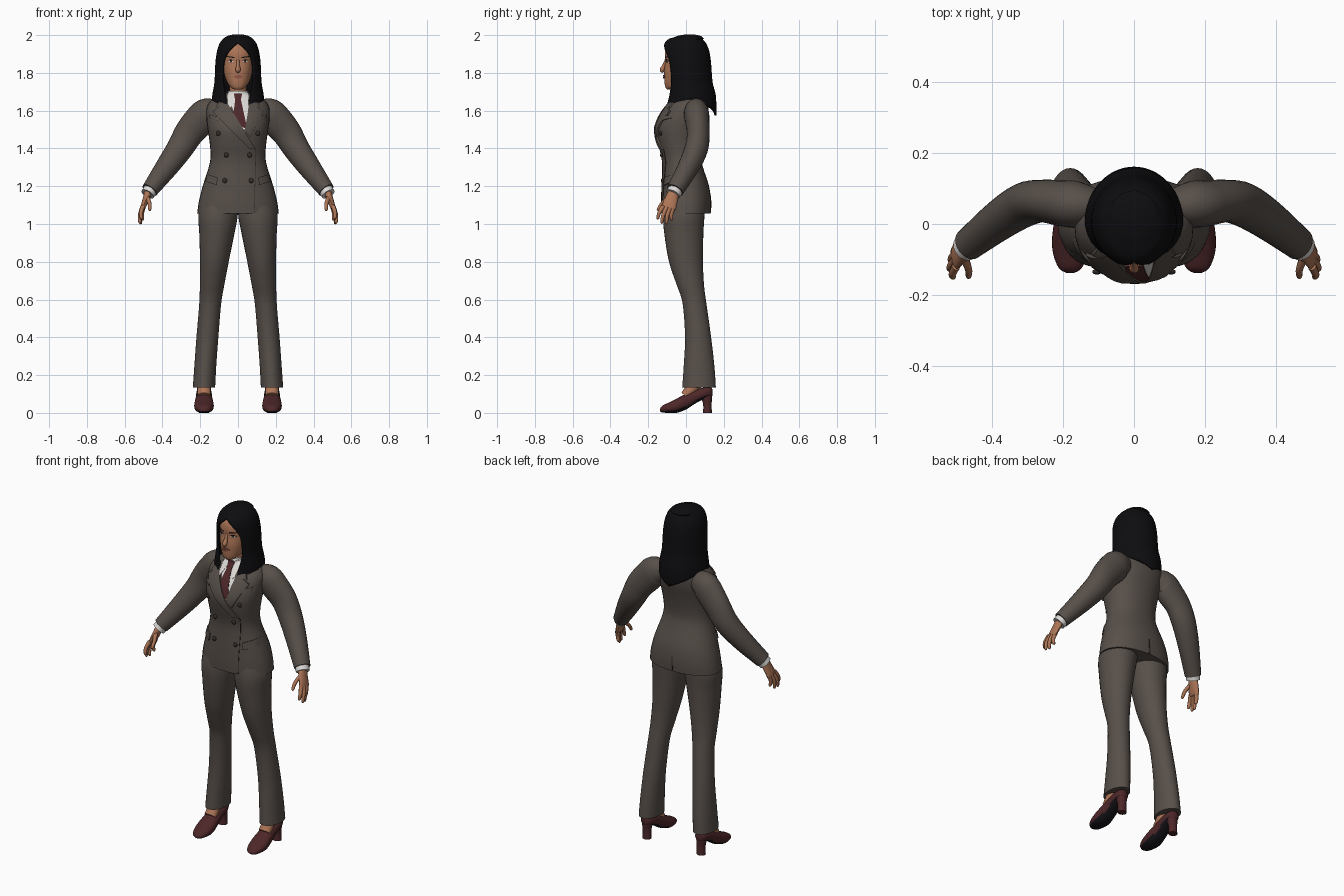
import bpy, bmesh, math
from mathutils import Vector
from mathutils.bvhtree import BVHTree

if "Cube" in bpy.data.objects:
    bpy.data.objects.remove(bpy.data.objects["Cube"])


def material(name, r, g, b):
    m = bpy.data.materials.new(name)
    m.diffuse_color = (r, g, b, 1)
    m.use_nodes = True
    m.node_tree.nodes["Principled BSDF"].inputs["Base Color"].default_value = m.diffuse_color
    return m


SUIT = material("suit_grey_brown", .095, .078, .067)
DARK = material("button_brown", .035, .027, .023)
MAROON = material("maroon", .075, .02, .022)
SKIN = material("skin", .42, .18, .095)
HAIR = material("hair_black", .004, .004, .005)
SHIRT = material("shirt_white", .72, .70, .68)
LIPS = material("lips", .30, .10, .07)
SOLE = material("sole_black", .008, .007, .010)
trees = {}


def smooth_path(keys, sub=4):
    """Catmull-Rom interpolation of tuples of any length."""
    out = []
    for i in range(len(keys) - 1):
        p0, p1 = keys[max(i - 1, 0)], keys[i]
        p2, p3 = keys[i + 1], keys[min(i + 2, len(keys) - 1)]
        for k in range(sub):
            t = k / sub
            out.append(tuple(.5 * (2 * b + (c - a) * t + (2 * a - 5 * b + 4 * c - d) * t * t
                                   + (3 * b - a - 3 * c + d) * t ** 3)
                             for a, b, c, d in zip(p0, p1, p2, p3)))
    return out + [tuple(keys[-1])]


def skin(name, rings, mat, closed=True, cap_end=True, mirror=False, under=None):
    """Bridge rings of points; 'under' colours the faces that look down."""
    bm = bmesh.new()
    rows = [[bm.verts.new(p) for p in ring] for ring in rings]
    n = len(rows[0])
    for a, b in zip(rows, rows[1:]):
        for i in range(n if closed else n - 1):
            j = (i + 1) % n
            bm.faces.new((a[i], a[j], b[j], b[i]))
    bm.faces.new(rows[0])
    if cap_end:
        bm.faces.new(rows[-1])
    bmesh.ops.remove_doubles(bm, verts=bm.verts, dist=.0002)
    bmesh.ops.recalc_face_normals(bm, faces=bm.faces)
    bm.normal_update()
    if under:
        for f in bm.faces:
            f.material_index = int(f.normal.z < -.6)
    trees[name] = BVHTree.FromBMesh(bm)
    me = bpy.data.meshes.new(name)
    bm.to_mesh(me)
    bm.free()
    for m in (mat, under):
        if m:
            me.materials.append(m)
    ob = bpy.data.objects.new(name, me)
    bpy.context.collection.objects.link(ob)
    if mirror:
        ob.modifiers.new("mirror", 'MIRROR')
    return ob


def oval(n=28, power=2.0):
    for i in range(n):
        a = 2 * math.pi * i / n
        c, s = math.cos(a), math.sin(a)
        yield (math.copysign(abs(c) ** (2 / power), c), math.copysign(abs(s) ** (2 / power), s))


def stack(name, keys, mat, power=2.0, **kw):
    """Horizontal sections: (z, x centre, half width, front y, back y)."""
    rings = [[(cx + c * rx, (yf + yb) / 2 + s * (yb - yf) / 2, z) for c, s in oval(32, power)]
             for z, cx, rx, yf, yb in smooth_path(keys)]
    return skin(name, rings, mat, **kw)


def tube(name, keys, mat, n=16, **kw):
    """Sections across a path: (x, y, z, side radius, depth radius)."""
    path, rings = smooth_path(keys), []
    for i, (x, y, z, ra, rb) in enumerate(path):
        t = (Vector(path[min(i + 1, len(path) - 1)][:3]) - Vector(path[max(i - 1, 0)][:3])).normalized()
        u = Vector((0, 1, 0)).cross(t).normalized()
        v = t.cross(u)
        rings.append([Vector((x, y, z)) + u * c * ra + v * s * rb for c, s in oval(n)])
    return skin(name, rings, mat, **kw)


def surface_y(x, z, on, side=-1):
    hits = [trees[o].ray_cast(Vector((x, side, z)), Vector((0, -side, 0)))[0] for o in on]
    ys = [h.y for h in hits if h]
    return (min(ys) if side < 0 else max(ys)) if ys else -.04


def plate(name, corners, mat, on=("jacket",), lift=.004, side=-1, n=10, mirror=False):
    """Thin four-cornered plate laid onto a surface, corners as (x, z)."""
    a, b, c, d = (Vector(p) for p in corners)
    rings = []
    for i in range(n + 1):
        row = [a.lerp(d, i / n).lerp(b.lerp(c, i / n), j / n) for j in range(n + 1)]
        ys = [surface_y(p.x, p.y, on, side) for p in row]
        front = [(p.x, y + side * lift, p.y) for p, y in zip(row, ys)]
        back = [(p.x, y - side * .003, p.y) for p, y in zip(row, ys)]
        rings.append(front + back[::-1])
    return skin(name, rings, mat, mirror=mirror)


# jacket body and sleeves
stack("jacket", [(1.055, 0, .216, -.13, .13), (1.12, 0, .207, -.132, .132), (1.2, 0, .187, -.13, .122),
                 (1.3, 0, .155, -.126, .09), (1.36, 0, .145, -.132, .078), (1.43, 0, .15, -.15, .085),
                 (1.5, 0, .16, -.16, .10), (1.56, 0, .167, -.143, .115), (1.62, 0, .165, -.108, .12),
                 (1.66, 0, .135, -.075, .11), (1.685, 0, .085, -.055, .085), (1.695, 0, .058, -.045, .055)],
      SUIT, power=2.2)
tube("sleeve", [(.11, .05, 1.60, .06, .05), (.165, .055, 1.585, .082, .066), (.21, .06, 1.54, .084, .064),
                (.26, .065, 1.48, .078, .06), (.308, .055, 1.40, .07, .062), (.378, .012, 1.30, .06, .056),
                (.468, -.058, 1.178, .044, .046)], SUIT, n=24, mirror=True)
tube("shirt_cuff", [(.458, -.05, 1.19, .038, .04), (.478, -.068, 1.158, .037, .039)], SHIRT, n=24, mirror=True)

# trousers
stack("trouser_leg", [(1.16, .09, .09, -.10, .10), (1.05, .105, .104, -.12, .098), (.95, .112, .093, -.115, .092),
                      (.8, .125, .076, -.09, .09), (.68, .137, .065, -.05, .095), (.58, .147, .058, -.018, .108),
                      (.4, .162, .058, -.005, .133), (.25, .173, .058, -.012, .15), (.135, .18, .059, -.02, .158)],
      SUIT, mirror=True)

# feet, shoes and heels
tube("foot", [(.18, .065, .22, .036, .038), (.18, .045, .15, .036, .038), (.18, -.005, .09, .036, .025)],
     SKIN, mirror=True)
shoe = smooth_path([(-.138, .008, .02, .012), (-.125, .002, .038, .032), (-.09, 0, .055, .047), (-.05, 0, .075, .052),
                    (0, .018, .102, .047), (.05, .05, .122, .042), (.1, .075, .135, .04), (.13, .082, .135, .028),
                    (.14, .09, .125, .01)])
skin("shoe", [[(.18 + c * max(rx, .004), y, (lo + hi) / 2 + s * (hi - lo) / 2) for c, s in oval(24, 2.3)]
              for y, lo, hi, rx in shoe], MAROON, mirror=True, under=SOLE)
stack("shoe_heel", [(0, .18, .026, .09, .137), (.05, .18, .025, .09, .136), (.11, .18, .034, .068, .14)],
      MAROON, mirror=True)

# hands
tube("palm", [(.472, -.06, 1.18, .022, .026), (.482, -.073, 1.145, .019, .033), (.502, -.09, 1.09, .014, .038),
              (.506, -.093, 1.078, .008, .032)], SKIN, mirror=True)
fingers = [("index_finger", (.503, -.12, 1.095), (.512, -.152, 1.025)),
           ("middle_finger", (.506, -.102, 1.09), (.521, -.13, 1.003)),
           ("ring_finger", (.505, -.083, 1.09), (.516, -.105, 1.0)),
           ("little_finger", (.50, -.066, 1.09), (.505, -.078, 1.02)),
           ("thumb", (.482, -.09, 1.145), (.466, -.152, 1.072))]
for name, p, q in fingers:
    p, q = Vector(p), Vector(q)
    knuckle = p.lerp(q, .5) + Vector((.006 if name != "thumb" else -.006, -.005, 0))
    tube(name, [(*p, .012, .012), (*knuckle, .0105, .0105), (*p.lerp(q, .93), .008, .008), (*q, .002, .002)],
         SKIN, n=10, mirror=True)

# neck, head and nose
tube("neck", [(0, .01, 1.66, .046, .046), (0, .005, 1.72, .044, .046), (0, .005, 1.79, .046, .05)], SKIN)
stack("head", [(1.712, 0, .018, -.10, -.07), (1.722, 0, .036, -.108, -.035), (1.742, 0, .053, -.113, .01),
               (1.775, 0, .068, -.115, .05), (1.815, 0, .077, -.116, .075), (1.86, 0, .082, -.11, .09),
               (1.9, 0, .082, -.112, .09), (1.94, 0, .07, -.10, .075), (1.97, 0, .04, -.06, .045)], SKIN, power=2.2)
tube("nose", [(0, -.106, 1.87, .007, .006), (0, -.116, 1.84, .009, .009), (0, -.126, 1.816, .014, .013),
              (0, -.12, 1.803, .006, .005)], SKIN)

# face details
face = dict(on=("head",), n=6)
plate("eye_white", [(.023, 1.861), (.036, 1.869), (.053, 1.861), (.036, 1.855)], SHIRT, lift=.0015, mirror=True, **face)
plate("iris", [(.032, 1.867), (.043, 1.867), (.043, 1.856), (.032, 1.856)], DARK, lift=.0025, mirror=True, **face)
plate("eyelid", [(.021, 1.865), (.038, 1.873), (.055, 1.863), (.037, 1.868)], HAIR, lift=.003, mirror=True, **face)
plate("eyebrow", [(.019, 1.884), (.058, 1.889), (.06, 1.885), (.019, 1.878)], HAIR, lift=.002, mirror=True, **face)
plate("upper_lip", [(-.01, 1.789), (.01, 1.789), (.026, 1.781), (-.026, 1.781)], LIPS, lift=.005, **face)
plate("lower_lip", [(-.026, 1.781), (.026, 1.781), (.012, 1.771), (-.012, 1.771)], LIPS, lift=.006, **face)

# hair: open shell parted over the face, (z, half width, front depth, back depth, half gap)
hair_keys = [(1.998, .02, .02, .02, 0), (1.988, .058, .07, .06, 0), (1.962, .087, .108, .09, 0),
             (1.93, .101, .121, .107, .034), (1.9, .108, .122, .115, .058), (1.85, .114, .117, .122, .076),
             (1.75, .119, .104, .130, .078), (1.68, .130, .102, .147, .066), (1.60, .133, .114, .151, .058)]
rows, rings, N = smooth_path(hair_keys), [], 56
for z, rx, yf, yb, gap in rows:
    limit = math.pi - math.asin(min(max(gap, 0) / rx, 1))
    ring = []
    for i in range(N + 1):
        a = limit * (2 * i / N - 1)
        side = abs(a)
        # hem: point at the back, short over the shoulders, locks in front
        hem = 1.575 + .085 * min(side / 1.3, 1) if side < 1.7 else 1.615 + .012 * math.sin(i * 2.4)
        zz = z if z > 1.68 else 1.68 - (1.68 - z) / .08 * (1.68 - hem)
        cy = .005 + (.015 if z > 1.98 else 0)
        ring.append((rx * math.sin(a), cy + math.cos(a) * (yb if math.cos(a) > 0 else yf), zz))
    rings.append(ring)
hair = skin("hair", rings, HAIR, closed=False, cap_end=False)
thick = hair.modifiers.new("thickness", 'SOLIDIFY')
thick.thickness, thick.offset = .012, 0

# shirt, collar and tie
stack("collar_band", [(1.655, 0, .064, -.066, .06), (1.705, 0, .055, -.054, .058)], SHIRT)
plate("shirt_front", [(-.06, 1.68), (.06, 1.68), (.045, 1.5), (.025, 1.5)], SHIRT, lift=.002)
both = ("jacket", "collar_band")
plate("collar_tip", [(.006, 1.69), (.052, 1.702), (.06, 1.64), (.042, 1.612)], SHIRT, on=both, lift=.007, mirror=True)
plate("tie_blade", [(-.014, 1.665), (.014, 1.665), (.05, 1.5), (-.03, 1.54)], MAROON, on=both, lift=.005)
plate("tie_knot", [(-.022, 1.692), (.022, 1.692), (.015, 1.655), (-.015, 1.655)], MAROON, on=both, lift=.009)

# lapels and jacket collar
plate("left_lapel", [(.062, 1.65), (.135, 1.595), (.065, 1.46), (.035, 1.49)], SUIT, lift=.008)
plate("right_lapel", [(-.062, 1.65), (.095, 1.395), (.06, 1.40), (-.135, 1.595)], SUIT, lift=.010)
plate("jacket_collar", [(.056, 1.685), (.085, 1.68), (.118, 1.618), (.052, 1.63)], SUIT, lift=.009, mirror=True)

# pockets, seams and buttons
plate("hip_pocket_flap", [(.108, 1.245), (.165, 1.265), (.172, 1.225), (.112, 1.205)], SUIT, lift=.010, mirror=True)
plate("chest_pocket", [(.10, 1.565), (.15, 1.58), (.15, 1.56), (.10, 1.545)], SUIT, lift=.008, mirror=True)
plate("front_edge", [(.093, 1.395), (.096, 1.395), (.088, 1.058), (.085, 1.058)], DARK, lift=.002)
plate("back_vent", [(-.002, 1.15), (.002, 1.15), (.005, 1.058), (-.005, 1.058)], DARK, lift=.002, side=1)
for row, (x, z) in enumerate([(.062, 1.365), (.07, 1.23), (.105, 1.48)]):
    for label, s in (("left", 1), ("right", -1)):
        y = surface_y(s * x, z, ("jacket",))
        bpy.ops.mesh.primitive_uv_sphere_add(segments=14, ring_count=8, radius=.013, location=(s * x, y - .004, z))
        button = bpy.context.object
        button.name = f"{label}_button_{row + 1}"
        button.scale.y = .6
        button.data.materials.append(DARK)

# smooth shading with crisp edges
bpy.ops.object.select_all(action='SELECT')
bpy.context.view_layer.objects.active = hair
bpy.ops.object.shade_smooth_by_angle(angle=math.radians(40))
